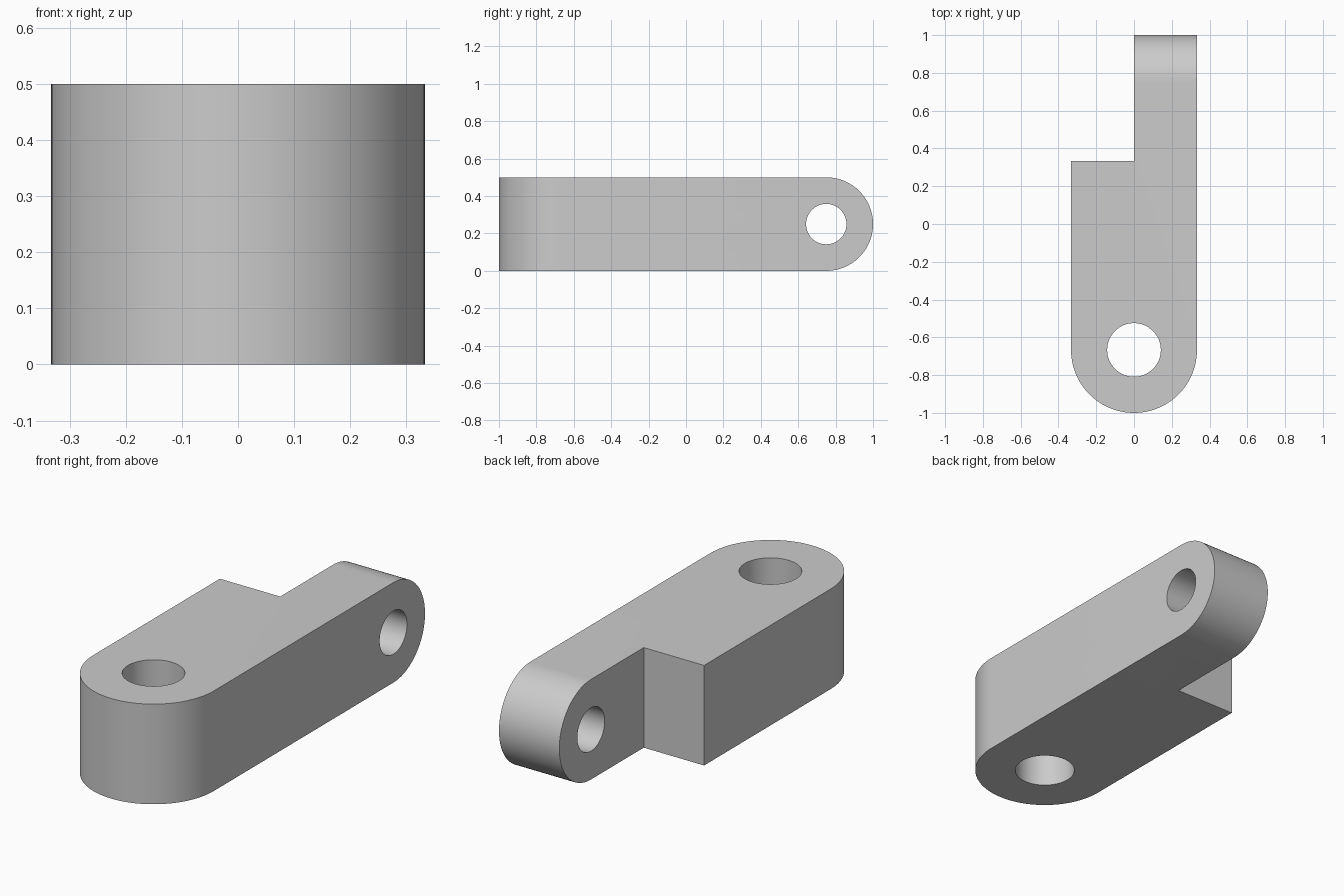
import bpy
import bmesh
from math import cos, sin, pi, radians
from mathutils import Vector

cube = bpy.data.objects.get("Cube")
if cube:
    bpy.data.objects.remove(cube, do_unlink=True)

HALF_W, HEIGHT = 1 / 3, 0.5
PIVOT_Y, TONGUE_Y = -2 / 3, 0.75

grey = bpy.data.materials.new("plain grey")
grey.use_nodes = True
grey.diffuse_color = (0.6, 0.6, 0.6, 1)
grey.node_tree.nodes["Principled BSDF"].inputs["Base Color"].default_value = grey.diffuse_color


def arc(cx, cy, r, start, end, steps):
    """Points along a circular arc, angles in radians."""
    angles = [start + (end - start) * i / steps for i in range(steps + 1)]
    return [(cx + r * cos(a), cy + r * sin(a)) for a in angles]


def prism(name, outline, to_3d, sweep):
    """Extrude a flat outline along a sweep vector."""
    bm = bmesh.new()
    face = bm.faces.new([bm.verts.new(to_3d(u, v)) for u, v in outline])
    new = bmesh.ops.extrude_face_region(bm, geom=[face])["geom"]
    bmesh.ops.translate(bm, vec=Vector(sweep),
                        verts=[g for g in new if isinstance(g, bmesh.types.BMVert)])
    bmesh.ops.recalc_face_normals(bm, faces=bm.faces)
    mesh = bpy.data.meshes.new(name)
    bm.to_mesh(mesh)
    bm.free()
    mesh.materials.append(grey)
    obj = bpy.data.objects.new(name, mesh)
    bpy.context.collection.objects.link(obj)
    return obj


def plan(x, y):
    return (x, y, -0.2)


def side(y, z):
    return (-1, y, z)


# Plan outline: rounded front, notched back leaving a half-width tongue
body_outline = arc(0, PIVOT_Y, HALF_W, pi, 2 * pi, 48) + [
    (HALF_W, 1.2), (0, 1.2), (0, HALF_W), (-HALF_W, HALF_W)]
link = prism("link_body", body_outline, plan, (0, 0, 0.9))

# Side outline: flat top and bottom, rounded tongue end
side_outline = [(-1.2, 0)] + arc(
    TONGUE_Y, HEIGHT / 2, HEIGHT / 2, -pi / 2, pi / 2, 48) + [(-1.2, HEIGHT)]
envelope = prism("side_envelope", side_outline, side, (2, 0, 0))

# Pin holes, one upright and one across the tongue
front_hole = prism("front_hole", arc(0, PIVOT_Y, 0.142, 0, 2 * pi, 64)[:-1],
                   plan, (0, 0, 0.9))
tongue_hole = prism("tongue_hole", arc(TONGUE_Y, HEIGHT / 2, 0.108, 0, 2 * pi, 64)[:-1],
                    side, (2, 0, 0))

bpy.ops.object.select_all(action="DESELECT")
bpy.context.view_layer.objects.active = link
link.select_set(True)
for cutter, operation in ((envelope, "INTERSECT"), (front_hole, "DIFFERENCE"),
                          (tongue_hole, "DIFFERENCE")):
    cutter.hide_render = True
    mod = link.modifiers.new(cutter.name, "BOOLEAN")
    mod.operation, mod.solver, mod.object = operation, "EXACT", cutter
    bpy.ops.object.modifier_apply(modifier=mod.name)
    bpy.data.objects.remove(cutter, do_unlink=True)

bpy.ops.object.shade_smooth_by_angle(angle=radians(30))
